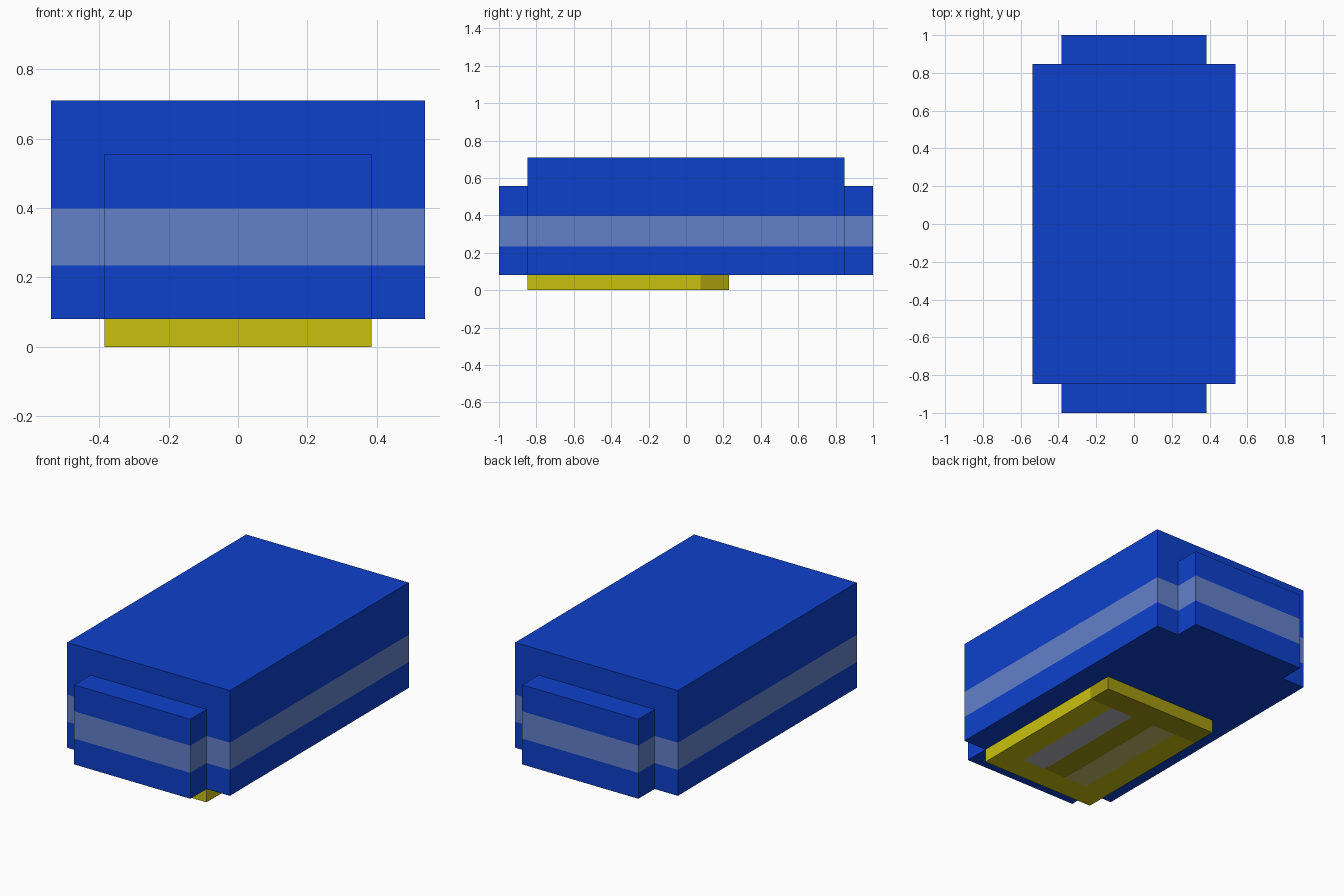
import bpy
import bmesh
from mathutils import Vector

if "Cube" in bpy.data.objects:
    bpy.data.objects.remove(bpy.data.objects["Cube"])


def srgb(r, g, b):
    def lin(c):
        c /= 255
        return c / 12.92 if c <= 0.04045 else ((c + 0.055) / 1.055) ** 2.4
    return (lin(r), lin(g), lin(b), 1.0)


def material(name, rgb):
    mat = bpy.data.materials.new(name)
    mat.diffuse_color = srgb(*rgb)
    mat.use_nodes = True
    mat.node_tree.nodes["Principled BSDF"].inputs["Base Color"].default_value = mat.diffuse_color
    return mat


BLUE = material("blue", (13, 64, 203))
PALE = material("pale_blue", (98, 128, 201))
YELLOW = material("yellow", (201, 192, 14))
OCHRE = material("dark_yellow", (163, 151, 16))
GREY = material("grey", (178, 178, 186))
SAND = material("sand", (198, 190, 110))

U = 1 / 13  # grid step of the plan


def box(name, lo, hi, mats, cuts, rule):
    """Box sliced at (axis, position) cuts; rule(centre, normal) picks the material."""
    bm = bmesh.new()
    bmesh.ops.create_cube(bm, size=1)
    for v in bm.verts:
        v.co = [l + (c + 0.5) * (h - l) for c, l, h in zip(v.co, lo, hi)]
    for axis, pos in cuts:
        no = Vector([float(i == axis) for i in range(3)])
        bmesh.ops.bisect_plane(bm, geom=bm.verts[:] + bm.edges[:] + bm.faces[:],
                               plane_co=no * pos, plane_no=no)
    bm.normal_update()
    for f in bm.faces:
        f.material_index = rule(f.calc_center_median(), f.normal)
    mesh = bpy.data.meshes.new(name)
    bm.to_mesh(mesh)
    bm.free()
    for m in mats:
        mesh.materials.append(m)
    obj = bpy.data.objects.new(name, mesh)
    bpy.context.collection.objects.link(obj)


# Blue body and end blocks with a pale band around the sides
BASE, BAND = 0.08, (0.235, 0.398)


def band_rule(c, n):
    return int(abs(n.z) < 0.5 and BAND[0] < c.z < BAND[1])


def banded(name, lo, hi):
    box(name, lo, hi, [BLUE, PALE], [(2, z) for z in BAND], band_rule)


banded("body", (-7 * U, -11 * U, BASE), (7 * U, 11 * U, 0.71))
banded("front_block", (-5 * U, -1, BASE), (5 * U, -11 * U, 0.556))
banded("back_block", (-5 * U, 11 * U, BASE), (5 * U, 1, 0.556))


# Yellow underside plate: dark rear strip and centre, two light bars
def plate_rule(c, n):
    if c.y > U:
        return 1
    if n.z < -0.5 and c.y > -9 * U and abs(c.x) < 3 * U:
        if abs(c.x) < U:
            return 1
        return 2 if c.x > 0 else 3
    return 0


box("base_plate", (-5 * U, -11 * U, 0), (5 * U, 3 * U, BASE),
    [YELLOW, OCHRE, GREY, SAND],
    [(0, k * U) for k in (-3, -1, 1, 3)] + [(1, -9 * U), (1, U)], plate_rule)
